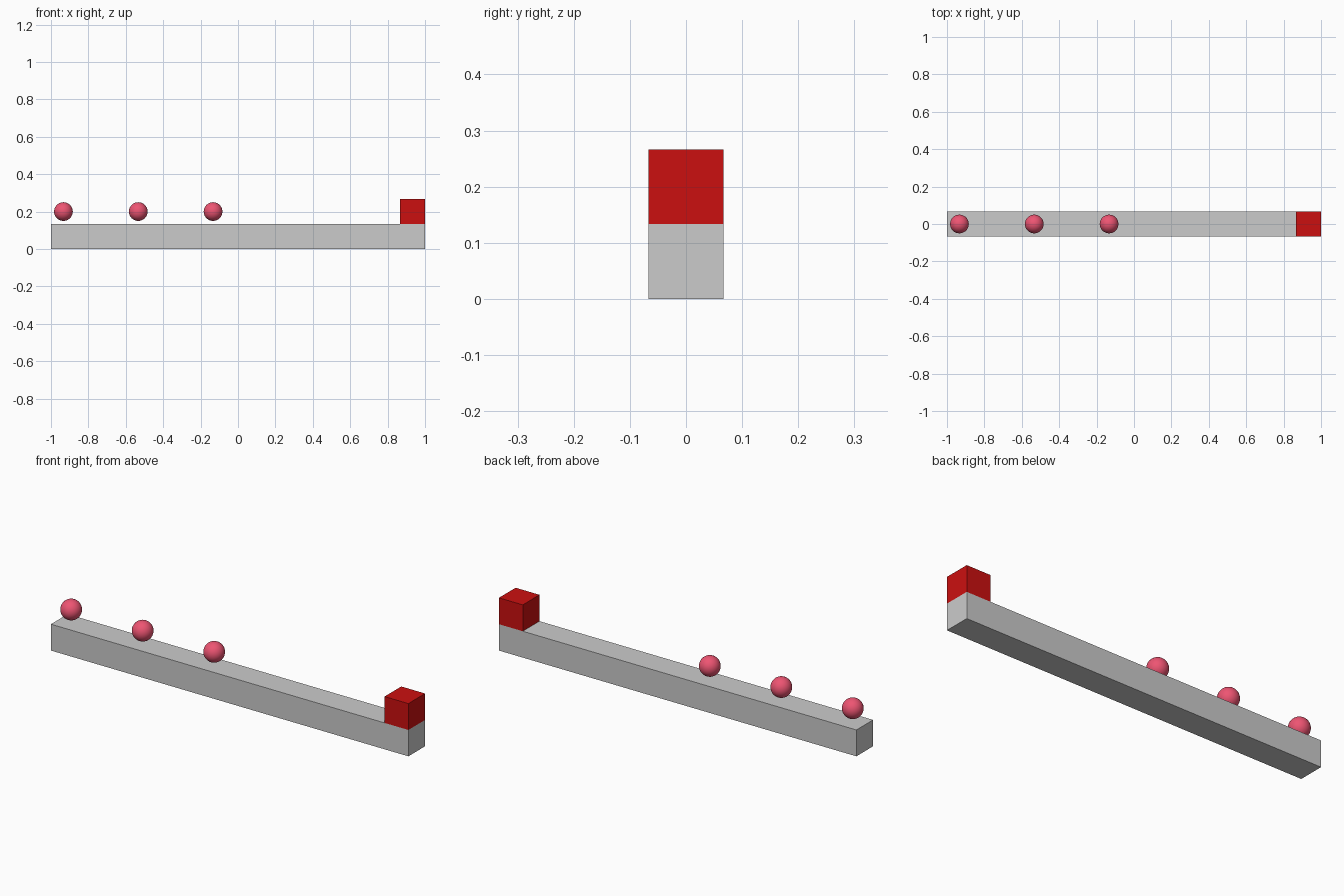
import bpy

if "Cube" in bpy.data.objects:
    bpy.data.objects.remove(bpy.data.objects["Cube"])

U = 2 / 15  # one grid cell


def material(name, color):
    mat = bpy.data.materials.new(name)
    mat.diffuse_color = color
    mat.use_nodes = True
    mat.node_tree.nodes["Principled BSDF"].inputs["Base Color"].default_value = mat.diffuse_color
    return mat


def box(name, size, location, mat=None):
    bpy.ops.mesh.primitive_cube_add(size=1, location=location)
    obj = bpy.context.object
    obj.name = name
    obj.scale = size
    bpy.ops.object.transform_apply(location=False, rotation=False, scale=True)
    if mat:
        obj.data.materials.append(mat)
    return obj


red = material("red", (0.6, 0.005, 0.005, 1))
pink = material("pink", (0.85, 0.09, 0.17, 1))

# Long floor beam
box("floor_beam", (15 * U, U, U), (0, 0, U / 2))

# End block standing on the beam
box("end_block", (U, U, U), (7 * U, 0, 1.5 * U), red)

# Row of balls hovering just above the beam, three cells apart
for i in range(3):
    bpy.ops.mesh.primitive_uv_sphere_add(
        segments=32, ring_count=16, radius=0.05,
        location=((-7 + 3 * i) * U, 0, 1.5 * U))
    ball = bpy.context.object
    ball.name = f"ball_{i + 1}"
    ball.data.materials.append(pink)
    bpy.ops.object.shade_smooth()
